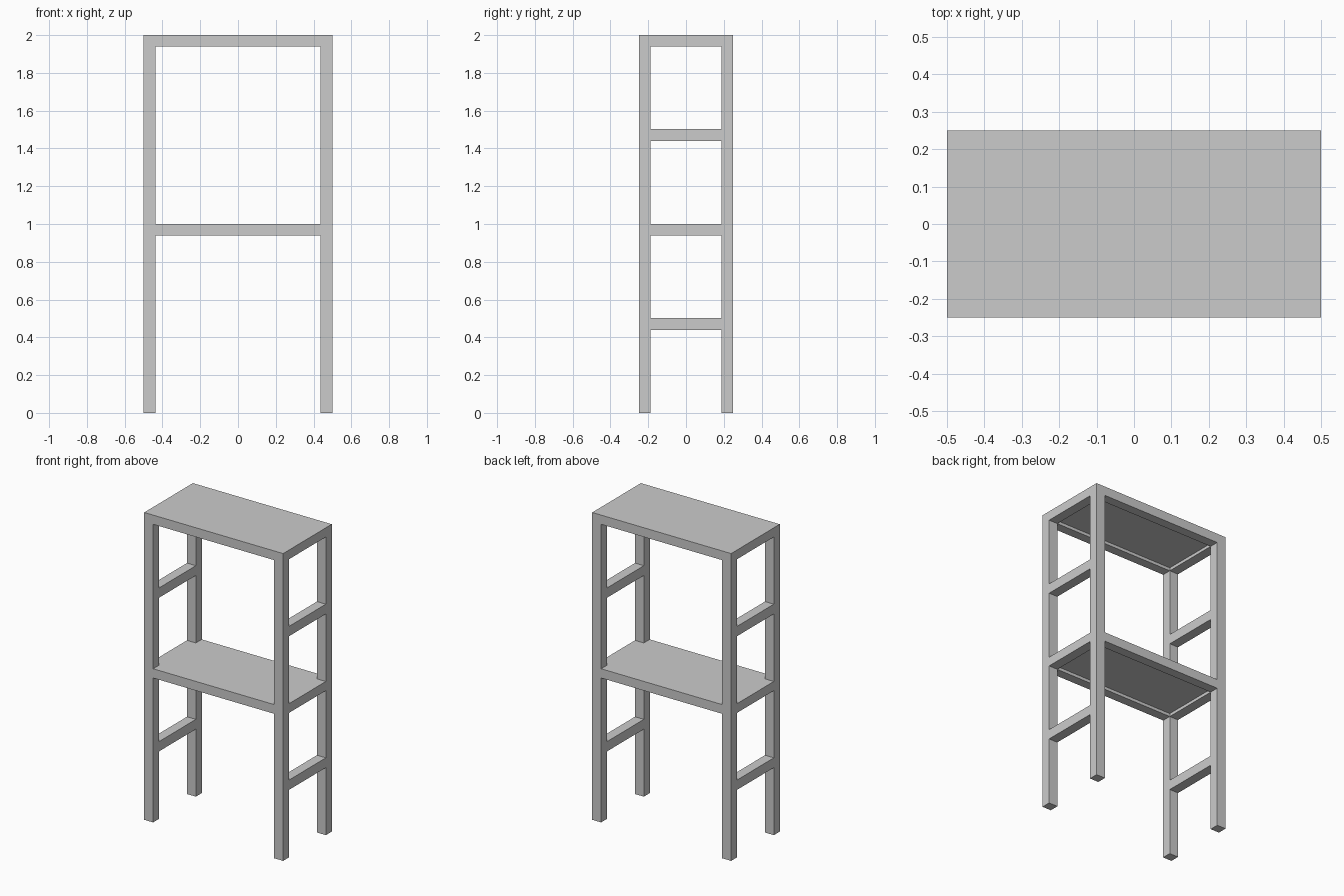
import bpy
import bmesh

if "Cube" in bpy.data.objects:
    bpy.data.objects.remove(bpy.data.objects["Cube"])

X, Y, H = 0.5, 0.25, 2.0      # outer half sizes and height
LX, LY, RZ = 0.064, 0.061, 0.06   # post width, post depth, rail height
IX, IY = X - LX, Y - LY       # inner half sizes


def box(name, x0, x1, y0, y1, z0, z1):
    bm = bmesh.new()
    bmesh.ops.create_cube(bm, size=1)
    for v in bm.verts:
        v.co = ((x0 + x1) / 2 + v.co.x * (x1 - x0),
                (y0 + y1) / 2 + v.co.y * (y1 - y0),
                (z0 + z1) / 2 + v.co.z * (z1 - z0))
    me = bpy.data.meshes.new(name)
    bm.to_mesh(me)
    bm.free()
    ob = bpy.data.objects.new(name, me)
    bpy.context.collection.objects.link(ob)
    return ob


def mirrored(ob, x=False, y=False):
    m = ob.modifiers.new("Mirror", 'MIRROR')
    m.use_axis = (x, y, False)
    m.use_mirror_merge = False
    return ob


# Four corner posts
mirrored(box("corner_post", IX, X, IY, Y, 0, H), x=True, y=True)

# Two framed shelves: long rails, end rails, panel recessed on the underside
for name, top in (("middle", 1.0), ("top", H)):
    mirrored(box(name + "_long_rail", -IX, IX, IY, Y, top - RZ, top), y=True)
    mirrored(box(name + "_end_rail", IX, X, -IY, IY, top - RZ, top), x=True)
    box(name + "_shelf_panel", -IX, IX, -IY, IY, top - 0.04, top)

# Side rungs at the quarter heights
for name, top in (("lower", 0.503), ("upper", 1.503)):
    mirrored(box(name + "_side_rung", IX, X, -IY, IY, top - 0.064, top), x=True)
